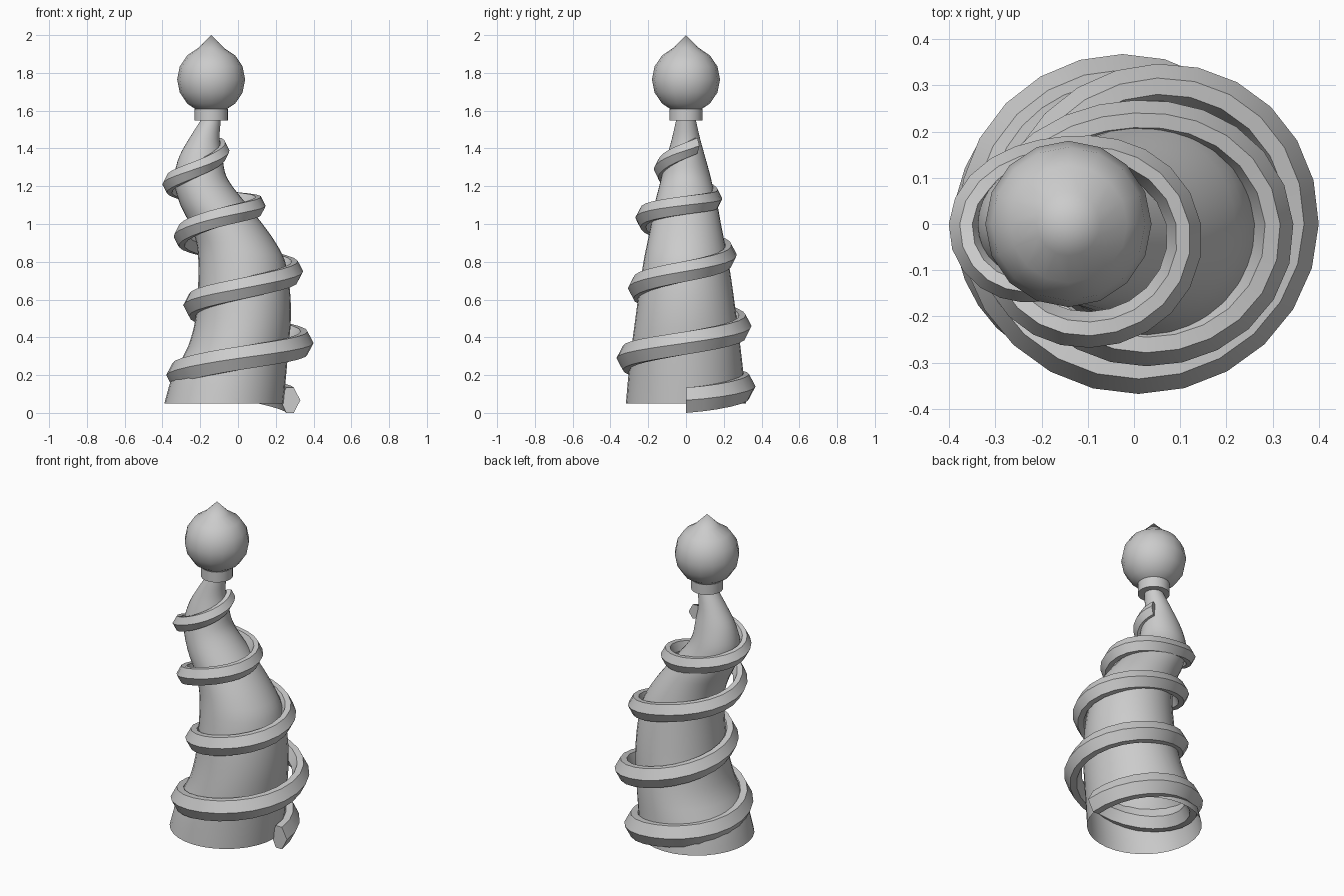
import bpy, bmesh, math

if "Cube" in bpy.data.objects:
    bpy.data.objects.remove(bpy.data.objects["Cube"])


def smooth_table(vals, t):
    """Catmull-Rom sample of evenly spaced values."""
    n = len(vals)
    i = max(0, min(int(t), n - 2))
    f = t - i
    p = [vals[max(0, min(n - 1, i + k))] for k in (-1, 0, 1, 2)]
    return 0.5 * (2 * p[1] + (p[2] - p[0]) * f
                  + (2 * p[0] - 5 * p[1] + 4 * p[2] - p[3]) * f * f
                  + (3 * p[1] - p[0] - 3 * p[2] + p[3]) * f ** 3)


def loft(name, rings, cap, angle=30):
    """Skin a list of closed point loops into one object."""
    bm = bmesh.new()
    loops = [[bm.verts.new(p) for p in ring] for ring in rings]
    for a, b in zip(loops, loops[1:]):
        for j in range(len(a)):
            k = (j + 1) % len(a)
            bm.faces.new((a[j], a[k], b[k], b[j]))
    if cap:
        bm.faces.new(loops[0])
        bm.faces.new(loops[-1])
    bmesh.ops.recalc_face_normals(bm, faces=bm.faces)
    return finish(name, bm, angle)


def finish(name, bm, angle=30):
    me = bpy.data.meshes.new(name)
    bm.to_mesh(me)
    bm.free()
    ob = bpy.data.objects.new(name, me)
    bpy.context.collection.objects.link(ob)
    bpy.ops.object.select_all(action='DESELECT')
    ob.select_set(True)
    bpy.context.view_layer.objects.active = ob
    bpy.ops.object.shade_smooth_by_angle(angle=math.radians(angle))
    return ob


# Leaning tapered body, open underneath: z, left x, right x, y radius
profile = [
    (0.05, -0.39, 0.24, 0.318), (0.2, -0.345, 0.255, 0.305),
    (0.35, -0.265, 0.268, 0.288), (0.5, -0.225, 0.28, 0.268),
    (0.65, -0.212, 0.275, 0.248), (0.8, -0.21, 0.25, 0.225),
    (0.9, -0.22, 0.2, 0.205), (1.0, -0.255, 0.13, 0.185),
    (1.1, -0.305, 0.05, 0.167), (1.2, -0.335, -0.03, 0.142),
    (1.27, -0.335, -0.068, 0.125), (1.36, -0.31, -0.083, 0.1),
    (1.45, -0.26, -0.098, 0.075), (1.56, -0.19, -0.09, 0.05)]
SEG = 32
steps = 3
rings = []
for i in range((len(profile) - 1) * steps + 1):
    z, l, r, ry = (smooth_table([p[c] for p in profile], i / steps) for c in range(4))
    rings.append([((l + r) / 2 + (r - l) / 2 * math.cos(a), ry * math.sin(a), z)
                  for a in (2 * math.pi * j / SEG for j in range(SEG))])
loft("tapered_body", rings, cap=False, angle=60)

# Spiral band: centre x, outer radius and height at every quarter turn
cx = [-0.05, -0.025, -0.008, 0.01, 0.032, 0.05, 0.041, 0.027, 0.015,
      0.0, -0.046, -0.095, -0.125, -0.15, -0.185, -0.2, -0.195, -0.185]
rad = [0.38, 0.368, 0.372, 0.368, 0.368, 0.347, 0.331, 0.308, 0.33,
       0.268, 0.294, 0.268, 0.27, 0.19, 0.216, 0.168, 0.15, 0.13]
hz = [0.067, 0.14, 0.2, 0.29, 0.37, 0.46, 0.57, 0.66, 0.75,
      0.84, 0.93, 1.035, 1.1, 1.14, 1.21, 1.3, 1.39, 1.45]
section = [(0.0, 0.0), (-0.035, 0.067), (-0.075, 0.067),
           (-0.105, 0.0), (-0.075, -0.067), (-0.035, -0.067)]
rings = []
for i in range(99):
    q = i / 6
    a = q * math.pi / 2
    s = 1 - 0.38 * q / 16.4
    R, c, z = smooth_table(rad, q), smooth_table(cx, q), smooth_table(hz, q)
    rings.append([(c + (R + u * s) * math.cos(a), (R + u * s) * math.sin(a), z + v * s)
                  for u, v in section])
loft("spiral_band", rings, cap=True)

# Collar under the ball
loft("collar", [[(-0.142 + 0.088 * math.cos(2 * math.pi * j / SEG),
                  0.088 * math.sin(2 * math.pi * j / SEG), z) for j in range(SEG)]
                for z in (1.548, 1.61)], cap=True)

# Ball with its top vertex pulled into a point
bm = bmesh.new()
bmesh.ops.create_uvsphere(bm, u_segments=16, v_segments=8, radius=0.18)
for v in bm.verts:
    v.co.x -= 0.142
    v.co.z += 1.765
max(bm.verts, key=lambda v: v.co.z).co.z = 2.0
finish("pointed_ball", bm, 40)
